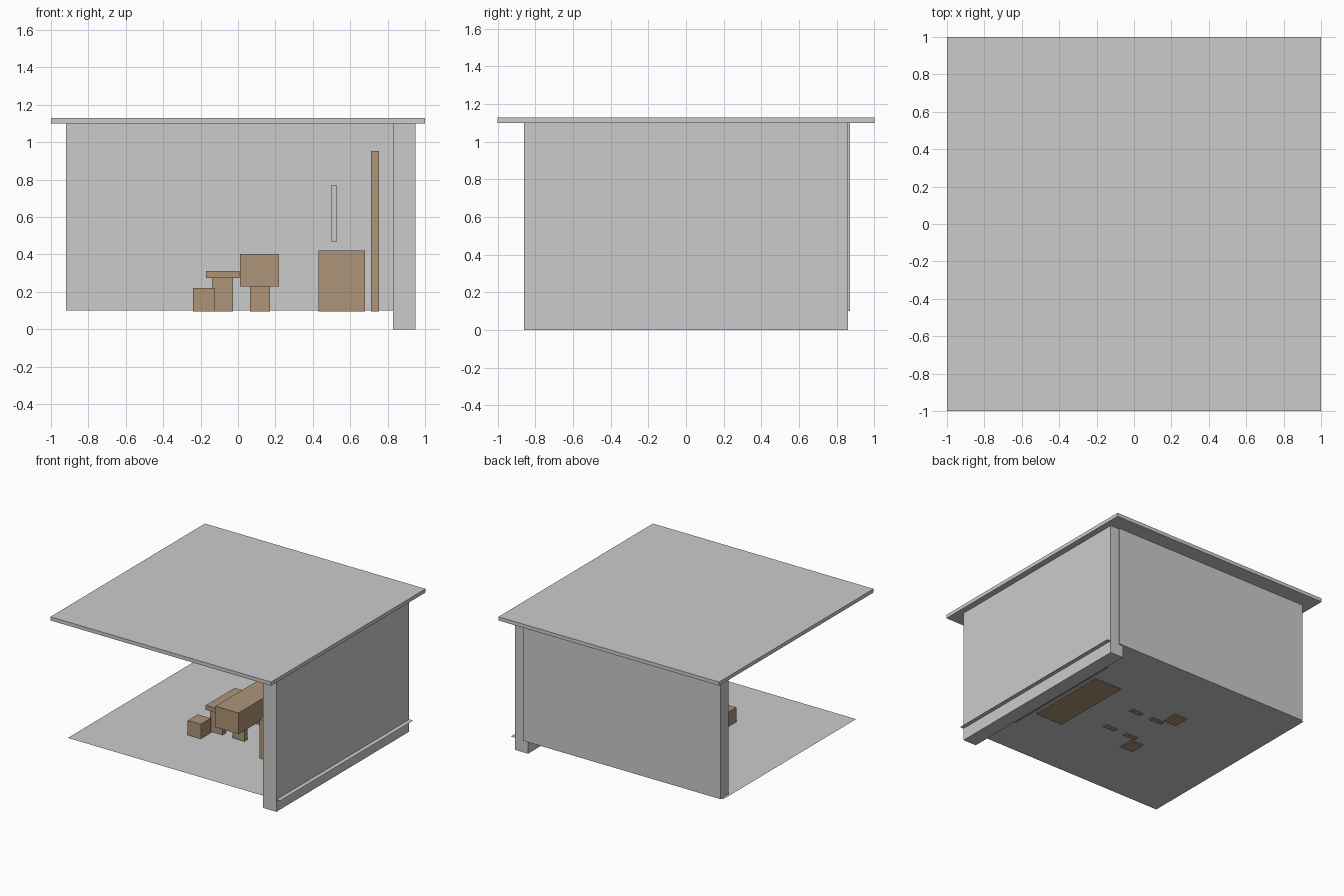
import bpy, bmesh

if "Cube" in bpy.data.objects:
    bpy.data.objects.remove(bpy.data.objects["Cube"])

wood = bpy.data.materials.new("brown_wood")
wood.diffuse_color = (0.42, 0.30, 0.19, 1)
wood.use_nodes = True
wood.node_tree.nodes["Principled BSDF"].inputs["Base Color"].default_value = wood.diffuse_color


def box(name, x, y, z, mat=None):
    """Box from (min, max) ranges; an equal z range gives a flat sheet."""
    bm = bmesh.new()
    low = [bm.verts.new((px, py, z[0])) for px, py in
           ((x[0], y[0]), (x[1], y[0]), (x[1], y[1]), (x[0], y[1]))]
    base = bm.faces.new(low)
    if z[1] > z[0]:
        ext = bmesh.ops.extrude_face_region(bm, geom=[base], use_keep_orig=True)
        top = [g for g in ext["geom"] if isinstance(g, bmesh.types.BMVert)]
        bmesh.ops.translate(bm, verts=top, vec=(0, 0, z[1] - z[0]))
        bmesh.ops.recalc_face_normals(bm, faces=bm.faces[:])
    mesh = bpy.data.meshes.new(name)
    bm.to_mesh(mesh)
    bm.free()
    obj = bpy.data.objects.new(name, mesh)
    bpy.context.collection.objects.link(obj)
    if mat:
        mesh.materials.append(mat)
    return obj


MID = 0.012      # furniture symmetry line in y
FOOT = 0.094     # furniture bottoms sit just under the floor sheet


def pair(name, x, inner, outer, z, mat):
    """Same part on both sides of the furniture symmetry line."""
    box(name + "_near", x, (MID - outer, MID - inner), z, mat)
    box(name + "_far", x, (MID + inner, MID + outer), z, mat)


# Room shell
box("roof", (-1, 1), (-1, 1), (1.10, 1.13))
box("right_wall", (0.83, 0.95), (-0.86, 0.86), (0, 1.10))
box("back_wall", (-0.92, 0.87), (0.765, 0.87), (0.10, 1.10))
box("floor", (-0.94, 0.985), (-0.86, 0.86), (0.10, 0.10))

# Cabinet, screen and tall panel by the right wall
box("cabinet", (0.43, 0.68), (-0.335, 0.358), (FOOT, 0.42), wood)
box("screen", (0.497, 0.53), (-0.26, 0.285), (0.47, 0.77))
box("tall_panel", (0.712, 0.755), (-0.53, 0.545), (FOOT, 0.953), wood)

# Desk on two board legs
box("desk_body", (0.01, 0.22), (MID - 0.318, MID + 0.318), (0.23, 0.403), wood)
pair("desk_leg", (0.063, 0.17), 0.132, 0.172, (FOOT, 0.23), wood)

# Bench on two board legs
box("bench_seat", (-0.17, 0.008), (MID - 0.187, MID + 0.187), (0.275, 0.311), wood)
pair("bench_leg", (-0.14, -0.027), 0.132, 0.172, (FOOT, 0.275), wood)

# Pair of small cube stools
pair("stool", (-0.24, -0.122), 0.19, 0.32, (FOOT, 0.22), wood)
